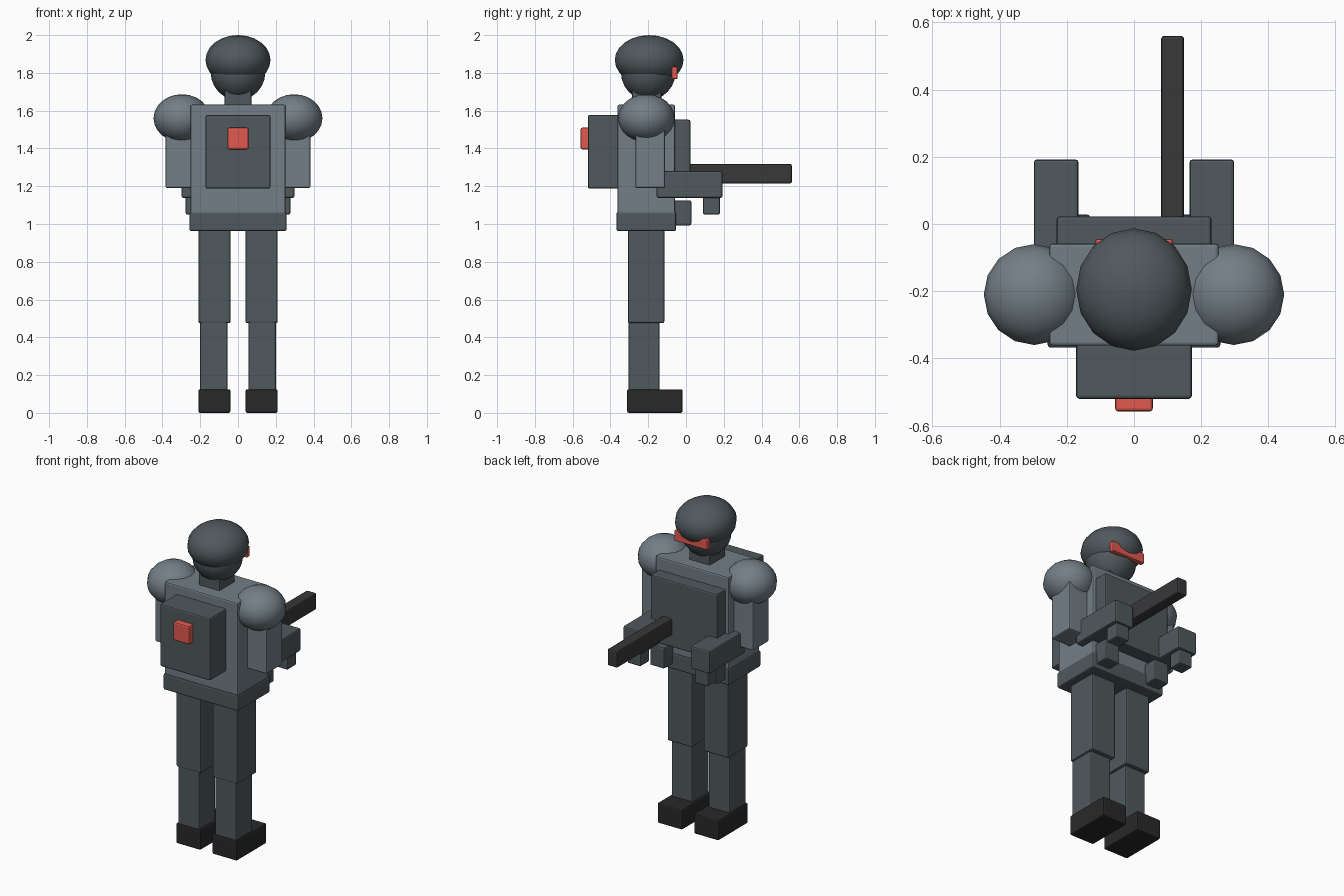
import bpy
from math import radians

if "Cube" in bpy.data.objects:
    bpy.data.objects.remove(bpy.data.objects["Cube"])


def material(name, rgb):
    m = bpy.data.materials.new(name)
    m.diffuse_color = (*rgb, 1)
    m.use_nodes = True
    m.node_tree.nodes["Principled BSDF"].inputs["Base Color"].default_value = m.diffuse_color
    return m


ARMOUR = material("armour_grey", (0.17, 0.21, 0.24))
CLOTH = material("cloth_grey", (0.08, 0.1, 0.11))
BLACK = material("boot_black", (0.022, 0.022, 0.022))
METAL = material("gun_metal", (0.04, 0.04, 0.042))
RED = material("signal_red", (0.75, 0.1, 0.08))


def box(name, x, y, z, mat, bevel=0.009):
    """Bevelled box given by its (min, max) extent on each axis."""
    bpy.ops.mesh.primitive_cube_add(size=1, location=[(a + b) / 2 for a, b in (x, y, z)])
    o = bpy.context.object
    o.name = name
    o.scale = [b - a for a, b in (x, y, z)]
    bpy.ops.object.transform_apply(location=False, rotation=False, scale=True)
    o.data.materials.append(mat)
    m = o.modifiers.new("bevel", 'BEVEL')
    m.width = bevel
    m.segments = 2
    return o


def pair(name, x, y, z, mat):
    """Box on the +x side plus its mirrored twin."""
    box(name + "_right", x, y, z, mat)
    box(name + "_left", (-x[1], -x[0]), y, z, mat)


def ball(name, centre, radii, mat):
    bpy.ops.mesh.primitive_uv_sphere_add(segments=16, ring_count=12, radius=1, location=centre)
    o = bpy.context.object
    o.name = name
    o.scale = radii
    bpy.ops.object.transform_apply(location=False, rotation=False, scale=True)
    o.data.materials.append(mat)
    bpy.ops.object.shade_smooth_by_angle(angle=radians(40))
    return o


# Legs
pair("boot", (0.04, 0.21), (-0.312, -0.018), (0, 0.125), BLACK)
pair("shin", (0.055, 0.2), (-0.305, -0.14), (0.11, 0.49), CLOTH)
pair("thigh", (0.04, 0.21), (-0.308, -0.115), (0.475, 0.98), CLOTH)

# Body
box("belt", (-0.257, 0.257), (-0.368, -0.052), (0.963, 1.063), CLOTH)
box("torso", (-0.252, 0.252), (-0.362, -0.058), (1.05, 1.632), ARMOUR)
box("chest_plate", (-0.23, 0.23), (-0.07, 0.023), (1.14, 1.552), CLOTH)
pair("pouch", (0.13, 0.23), (-0.065, 0.028), (0.993, 1.125), CLOTH)

# Backpack and its light
box("backpack", (-0.172, 0.172), (-0.52, -0.355), (1.188, 1.577), CLOTH)
box("backpack_light", (-0.056, 0.056), (-0.558, -0.51), (1.395, 1.51), RED)

# Arms
for side, s in (("right", 1), ("left", -1)):
    ball("shoulder_" + side, (s * 0.297, -0.21, 1.56), (0.15, 0.15, 0.127), ARMOUR)
pair("upper_arm", (0.24, 0.383), (-0.268, -0.11), (1.19, 1.55), ARMOUR)
pair("forearm", (0.165, 0.298), (-0.155, 0.192), (1.138, 1.28), CLOTH)
pair("hand", (0.187, 0.277), (0.09, 0.18), (1.05, 1.16), CLOTH)

# Gun barrel
box("gun_barrel", (0.081, 0.149), (-0.03, 0.56), (1.215, 1.318), METAL)

# Head
box("neck", (-0.072, 0.072), (-0.285, -0.13), (1.62, 1.72), CLOTH)
ball("head", (0, -0.2, 1.805), (0.145, 0.145, 0.15), ARMOUR).data.materials[0] = CLOTH
ball("helmet", (0, -0.195, 1.868), (0.172, 0.182, 0.132), CLOTH)
box("visor", (-0.115, 0.115), (-0.077, -0.045), (1.768, 1.832), RED, 0.006)
